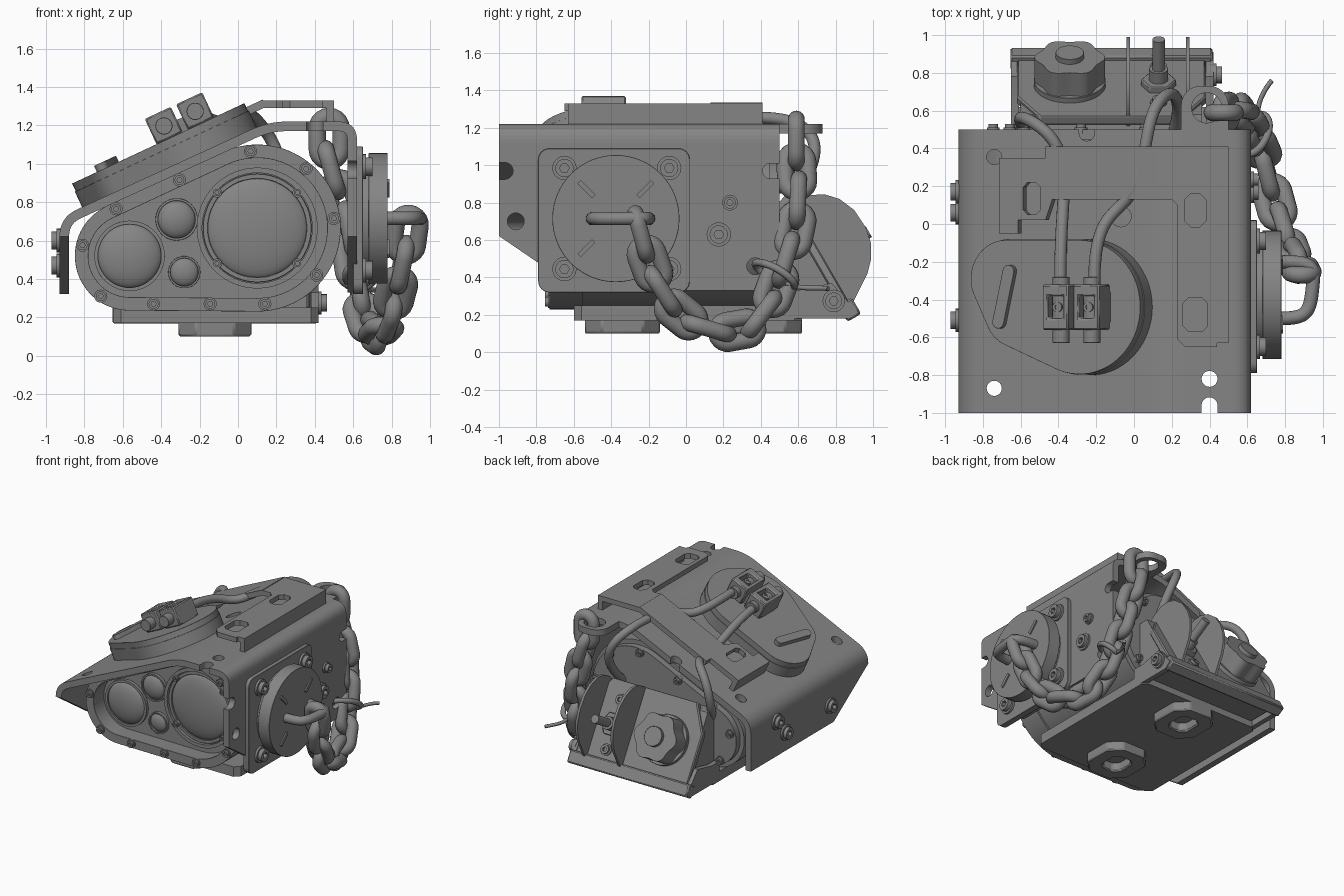
import bpy, bmesh
from math import sin, cos, pi, radians
from mathutils import Vector, Matrix
from mathutils.geometry import convex_hull_2d

if "Cube" in bpy.data.objects:
    bpy.data.objects.remove(bpy.data.objects["Cube"])

X, Y, Z = Vector((1, 0, 0)), Vector((0, 1, 0)), Vector((0, 0, 1))
GREY = bpy.data.materials.new("dark_metal")
GREY.diffuse_color = (.235, .235, .235, 1)
GREY.use_nodes = True
GREY.node_tree.nodes["Principled BSDF"].inputs["Base Color"].default_value = GREY.diffuse_color

def frame(o, x, y):
    return Matrix.Translation(o) @ Matrix((x, y, x.cross(y))).transposed().to_4x4()

def circ(x, y, r, n=32):
    return [(x + r * cos(2 * pi * i / n), y + r * sin(2 * pi * i / n)) for i in range(n)]

def hull(circles, n=64):
    pts = [Vector(p) for c in circles for p in circ(*c, n)]
    return [tuple(pts[i]) for i in convex_hull_2d(pts)]

def rect(x0, y0, x1, y1, c=0.0):
    if not c:
        return [(x0, y0), (x1, y0), (x1, y1), (x0, y1)]
    return [(x0 + c, y0), (x1 - c, y0), (x1, y0 + c), (x1, y1 - c), (x1 - c, y1), (x0 + c, y1), (x0, y1 - c), (x0, y0 + c)]

def fillet(pts, r, n=9):
    out = [Vector(pts[0])]
    for a, p, b in zip(pts, pts[1:], pts[2:]):
        p = Vector(p)
        s, e = p + (Vector(a) - p).normalized() * r, p + (Vector(b) - p).normalized() * r
        out += [s * (1 - t) ** 2 + p * 2 * t * (1 - t) + e * t * t for t in (i / n for i in range(n + 1))]
    return out + [Vector(pts[-1])]

def strip(pts, t):
    inner = []
    for i, p in enumerate(pts):
        d1 = (p - pts[i - 1]).normalized() if i else (pts[1] - p).normalized()
        d2 = (pts[i + 1] - p).normalized() if i < len(pts) - 1 else d1
        d = (d1 + d2).normalized()
        inner.append(p + Vector((d.y, -d.x)) * t / max(d.dot(d1), 0.5))
    return pts + inner[::-1]

def finish(name, me, bevel=0.0):
    bm = bmesh.new()
    bm.from_mesh(me)
    bmesh.ops.remove_doubles(bm, verts=bm.verts, dist=1e-5)
    bmesh.ops.recalc_face_normals(bm, faces=bm.faces)
    bm.to_mesh(me)
    bm.free()
    me.polygons.foreach_set("use_smooth", [True] * len(me.polygons))
    me.set_sharp_from_angle(angle=radians(35))
    me.materials.clear()
    me.materials.append(GREY)
    ob = bpy.data.objects.new(name, me)
    bpy.context.collection.objects.link(ob)
    if bevel:
        m = ob.modifiers.new("bevel", 'BEVEL')
        m.width, m.segments, m.limit_method, m.angle_limit = bevel, 1, 'ANGLE', radians(40)
    return ob

def evaluated(ob):
    bpy.context.view_layer.update()
    return bpy.data.meshes.new_from_object(ob.evaluated_get(bpy.context.evaluated_depsgraph_get()))

def curve_object(name, cu, loops, kind, cyclic, M, bevel=0.0):
    for lp in loops:
        s = cu.splines.new(kind)
        s.points.add(len(lp) - 1)
        for q, p in zip(s.points, lp):
            q.co = (*p, 0, 1) if len(p) == 2 else (*p, 1)
        s.use_cyclic_u, s.use_endpoint_u, s.order_u, s.resolution_u = cyclic, not cyclic, 4, 6
    tmp = bpy.data.objects.new("tmp", cu)
    bpy.context.collection.objects.link(tmp)
    me = evaluated(tmp)
    bpy.data.objects.remove(tmp)
    me.transform(M)
    return finish(name, me, bevel)

def plate(name, M, loops, z0, z1, bevel=0.0):  # filled 2D loops (inner ones are holes) extruded in frame M
    cu = bpy.data.curves.new(name, 'CURVE')
    cu.dimensions, cu.fill_mode, cu.extrude = '2D', 'BOTH', (z1 - z0) / 2
    return curve_object(name, cu, loops, 'POLY', True, M @ Matrix.Translation((0, 0, (z0 + z1) / 2)), bevel)

def tube(name, pts, r, cyclic=False, kind='NURBS'):
    cu = bpy.data.curves.new(name, 'CURVE')
    cu.dimensions, cu.bevel_depth, cu.bevel_resolution, cu.use_fill_caps = '3D', r, 5, True
    return curve_object(name, cu, [pts], kind, cyclic, Matrix())

def bolts(name, M, pts, r, z, h):
    plate(name + "_washers", M, [circ(x, y, r, 20) for x, y in pts], z - 0.02, z + h * 0.35)
    plate(name, M, [l for x, y in pts for l in (circ(x, y, r * .75, 20), circ(x, y, r * .4, 6))], z, z + h)

def cut(ob, cutter):
    m = ob.modifiers.new("cut", 'BOOLEAN')
    m.operation, m.solver, m.object = 'DIFFERENCE', 'EXACT', cutter
    me = evaluated(ob)
    ob.modifiers.clear()
    me.polygons.foreach_set("use_smooth", [False] * len(me.polygons))
    ob.data = me
    bpy.data.objects.remove(cutter)

def dome(name, M, x, y, z, r, h):
    bm = bmesh.new()
    bmesh.ops.create_uvsphere(bm, u_segments=40, v_segments=20, radius=1,
                              matrix=M @ Matrix.Translation((x, y, z)) @ Matrix.Diagonal((r, r, h, 1)))
    me = bpy.data.meshes.new(name)
    bm.to_mesh(me)
    finish(name, me)

FRONT, SIDE, TOP = frame((0, 0, 0), X, Z), frame((0, 0, 0), Y, Z), Matrix()
LEFT = frame((-0.93, 0, 0), -Y, Z)
SLOPE = frame((-0.85, 0, 0.76), Vector((cos(radians(25)), 0, sin(radians(25)))), Y)
PANEL = frame((-0.12, 0.735, 0.505), -X, Vector((0, -0.5, 0.866)))
# Bent sheet shroud with cut corners, holes and notches
prof = fillet([(-.93, .32), (-.93, .72), (.16, 1.22), (.62, 1.22), (.62, .33)], .1)
shroud = plate("shroud", FRONT, [strip(prof, .05)], -.5, 1)
cut(shroud, plate("cut_side", SIDE, [[(-1.1, .69), (-.5, .28), (-.5, .2), (-1.1, .2)]], -1.2, 1.2))
cut(shroud, plate("cut_holes", SIDE, [hull([(-.97, .97, .045), (-1.1, .97, .045)]), circ(-.91, .7, .045),
                                      hull([(.45, .97, .04), (.6, .97, .04)]), circ(.37, .46, .045)], .4, 1))
cut(shroud, plate("cut_top", TOP, [circ(-.74, .355, .04), circ(-.74, -.87, .04), circ(.4, -.82, .042), circ(-.07, .04, .055),
                                   hull([(.4, -.96, .042), (.4, -1.1, .042)]), hull([(-.25, .48, .04), (-.25, .6, .04)])], .4, 1.5))
plate("chain_tab", TOP, [hull([(.35, .63, .1), (.4, .63, .1), (.3, .45, .05), (.45, .45, .05)]), circ(.385, .615, .08)], 1.17, 1.22)
# Main housing with front rim and rear cap
def outline(o):
    return hull([(.10, .665, .435 + o), (-.565, .52, .285 + o)], 96)
plate("housing", FRONT, [outline(-.015)], -.45, .6)
plate("front_rim", FRONT, [outline(0), outline(-.07)], .55, .73, .012)
plate("rear_cap", FRONT, [outline(-.05)], -.5, -.44, .015)
rim = [(.065, 1.065), (.355, .975), (.5, .715), (.41, .42), (.14, .27), (-.145, .27), (-.44, .27),
       (-.715, .31), (-.81, .575), (-.635, .765), (-.305, .915)]
bolts("rim_bolts", FRONT, rim, .034, .73, .025)
bolts("rear_bolts", frame((0, 0, 0), -X, Z), [(-x * .92, .6 + (z - .6) * .9) for x, z in rim], .034, .5, .03)
# Lenses and bezels
for i, (x, z, r) in enumerate([(.10, .665, .265), (-.565, .52, .17), (-.32, .71, .1), (-.28, .435, .075)]):
    dome(f"lens_{i}", FRONT, x, z, .6, r, min(.06, r * .5))
    plate(f"bezel_{i}", FRONT, [circ(x, z, r * 1.05 + .005, 48), circ(x, z, r * .97, 48)], .59, .625, .004)
plate("lens_retainer", FRONT, [circ(.1, .665, .315, 64), circ(.1, .665, .287, 64)], .59, .64)
bolts("lens_screws", FRONT, [(.1 + sx * .21, .665 + sz * .185) for sx in (-1, 1) for sz in (-1, 1)], .026, .63, .025)
# Lid on the sloped roof with rib and cable clamps
def lid(o):
    return hull([(.68, -.44, .36 + o), (.25, -.29, .21 + o), (.32, -.46, .2 + o)], 80)
plate("lid_base", SLOPE, [lid(0)], -.02, .085, .01)
plate("lid_top", SLOPE, [lid(-.005)], .08, .13, .03)
plate("lid_rib", SLOPE, [hull([(.22, -.52, .033), (.28, -.25, .033)], 24)], .12, .165, .01)
plate("clamp_base", SLOPE, [rect(.53, -.52, .86, -.36)], .12, .2)
for i, lx in enumerate((.605, .785)):
    plate(f"clamp_{i}", SLOPE, [rect(lx - .075, -.56, lx + .075, -.32), rect(lx - .045, -.5, lx + .045, -.38)], .13, .275, .008)
    bolts(f"clamp_screw_{i}", SLOPE, [(lx, -.44)], .036, .2, .05)
    plate(f"gland_{i}", SLOPE @ frame((lx, 0, .2), X, Z), [circ(0, 0, .045, 20)], .28, .63, .006)
tube("cable_left", [(-.39, -.3, 1.19), (-.39, -.1, 1.17), (-.37, .12, 1.03), (-.37, .35, 1.03), (-.45, .49, 1.06),
                    (-.6, .58, .97), (-.62, .56, .75), (-.55, .44, .6)], .032)
tube("cable_right", [(-.21, -.3, 1.28), (-.21, -.06, 1.27), (-.1, .08, 1.19), (0, .15, 1.25), (.06, .38, 1.26),
                     (.09, .62, 1.24), (.22, .74, 1.08), (.25, .6, .85), (.2, .44, .7)], .032)
# Raised bridge bracket: flat part and sloped part
plate("bridge_flat", TOP, [[(.27, -.65), (.44, -.65), (.44, -.63), (.5, -.63), (.5, .41), (.12, .41), (.12, .13),
                            (.2, .13), (.23, .1), (.23, -.61)],
                           rect(.27, -.015, .38, .16, .03), rect(.26, -.57, .39, -.39, .03)], 1.29, 1.33)
plate("bridge_slope", SLOPE, [[(.2, -.05), (.31, -.05), (.31, .02), (.47, .02), (.51, .13), (1.13, .13), (1.13, .41),
                               (.47, .41), (.47, .35), (.2, .35)], rect(.34, .05, .44, .22, .025)], .065, .107)
plate("bridge_foot", SLOPE, [rect(.2, -.05, .24, .35)], -.01, .1)
plate("bridge_leg", TOP, [rect(.46, -.63, .5, .41)], 1.2, 1.3)
# Right mounting plate, round cover and handle
corners = [(y, z) for y in (-.65, -.09) for z in (.445, .985)]
plate("side_plate", SIDE, [hull([(y, z, .06) for y in (-.73, -.04) for z in (.38, 1.03)], 24)], .6, .65, .01)
bolts("side_plate_bolts", SIDE, corners, .065, .65, .05)
plate("cover_neck", SIDE, [circ(-.375, .715, .31, 64)], .64, .7)
plate("cover", SIDE, [circ(-.375, .715, .34, 64)], .68, .78, .02)
plate("cover_marks", SIDE, [hull([(-.375 + k * sx * .15, .715 + k * sz * .15, .018) for k in (.85, 1.25)], 4)
                            for sx in (-1, 1) for sz in (-1, 1)], .77, .79)
tube("handle", [(.75, -.2, .715), (.86, -.2, .715), (.96, -.21, .715), (.945, -.33, .715), (.93, -.49, .715),
                (.84, -.5, .715), (.75, -.5, .715)], .036)
bolts("side_screw_small", SIDE, [(.235, .8)], .042, .62, .04)
bolts("side_screw_large", SIDE, [(.175, .63)], .065, .62, .04)
bolts("left_screws", LEFT, [(-.17, .6), (-.06, .47), (.51, .47)], .062, 0, .042)
# Base plate and feet
plate("base_plate", TOP, [rect(-.65, -.6, .42, .62, .04)], .17, .25)
for i, y in enumerate((-.34, .42)):
    plate(f"foot_{i}", TOP, [rect(-.31, y - .2, .07, y + .2, .09), rect(-.2, y - .1, -.04, y + .1, .04)], .1, .18, .015)
# Rear control box with sloped panel, knob, guard fins and switch
plate("control_box", SIDE, [[(.45, .22), (.86, .22), (.58, .74), (.45, .74)]], -.6, .36)
plate("control_panel", PANEL, [[(-.5, -.33), (.5, -.33), (.5, .12), (.38, .33), (-.38, .33), (-.5, .12)]], -.05, 0, .008)
plate("panel_lip", PANEL, [rect(-.535, -.36, .535, -.26)], -.06, .025, .01)
for n, x in (("left", -.65), ("right", .38)):
    plate(f"box_cheek_{n}", SIDE, [[(.5, .18), (.86, .18), (.91, .22), (.78, .37), (.6, .33), (.5, .33)]], x, x + .04)
bolts("box_bolt", SIDE, [(.79, .275)], .06, .42, .045)
knob = [((.175 + .012 * cos(6 * t)) * cos(t) + .22, (.175 + .012 * cos(6 * t)) * sin(t))
        for t in (2 * pi * i / 72 for i in range(72))]
plate("knob_base", PANEL, [circ(.22, 0, .19, 48)], -.01, .03, .01)
plate("knob", PANEL, [knob], .02, .17, .025)
plate("knob_cap", PANEL, [circ(.22, 0, .075)], .16, .2, .01)
for n, x in (("left", -.04), ("right", .275)):
    plate(f"guard_fin_{n}", SIDE, [[(.5, .72), (.58, .8), (.66, .84), (.74, .845), (.82, .82), (.9, .76), (.96, .67), (.99, .58),
                                    (.99, .5), (.97, .42), (.93, .34), (.86, .2), (.75, .4)]], x, x + .02)
plate("switch_nut", PANEL, [circ(-.25, 0, .095, 6)], -.01, .035, .006)
plate("switch_collar", PANEL, [circ(-.25, 0, .05)], 0, .1, .01)
plate("switch_lever", PANEL, [circ(-.25, 0, .033)], .05, .28, .012)
bolts("switch_screws", PANEL, [(-.25, -.19), (-.25, .19)], .045, 0, .03)
# Chain: links alternate by a quarter turn along the path
path = [Vector(p) for p in [(.475, .59, 1.13), (.475, .59, 1.0), (.54, .6, .83), (.58, .58, .65), (.61, .52, .45),
        (.64, .46, .28), (.68, .37, .15), (.71, .25, .11), (.75, .1, .13), (.79, -.04, .21), (.83, -.15, .36),
        (.865, -.21, .52), (.88, -.24, .63)]]
seg = [(q - p).length for p, q in zip(path, path[1:])]
def along(s):
    s = min(max(s, 0), sum(seg) - 1e-6)
    for i, l in enumerate(seg):
        if s <= l:
            return path[i].lerp(path[i + 1], s / l)
        s -= l
    return path[-1]
stadium = [(sg * .055 + .062 * sin(t), .062 * cos(t), 0) for sg, t0 in ((1, 0), (-1, pi))
           for t in (t0 + pi * i / 10 for i in range(11))]
links = [tube("chain_link_0", stadium, .045, True, 'POLY')]
for i in range(13):
    s = sum(seg) * i / 12
    t = (along(s + .07) - along(s - .07)).normalized()
    v = t.cross(X).normalized()
    if i:
        links.append(bpy.data.objects.new(f"chain_link_{i}", links[0].data))
        bpy.context.collection.objects.link(links[i])
    links[i].matrix_world = frame(along(s), t, v if i % 2 else t.cross(v))
# Strap holding the chain to the shroud
tube("strap", [(.58, .36, .47), (.66, .38, .49), (.73, .5, .45), (.7, .6, .36), (.6, .56, .34), (.55, .42, .41)], .02, True)
tube("strap_tail", [(.66, .53, .37), (.64, .62, .33), (.68, .7, .35), (.73, .76, .34)], .013)
